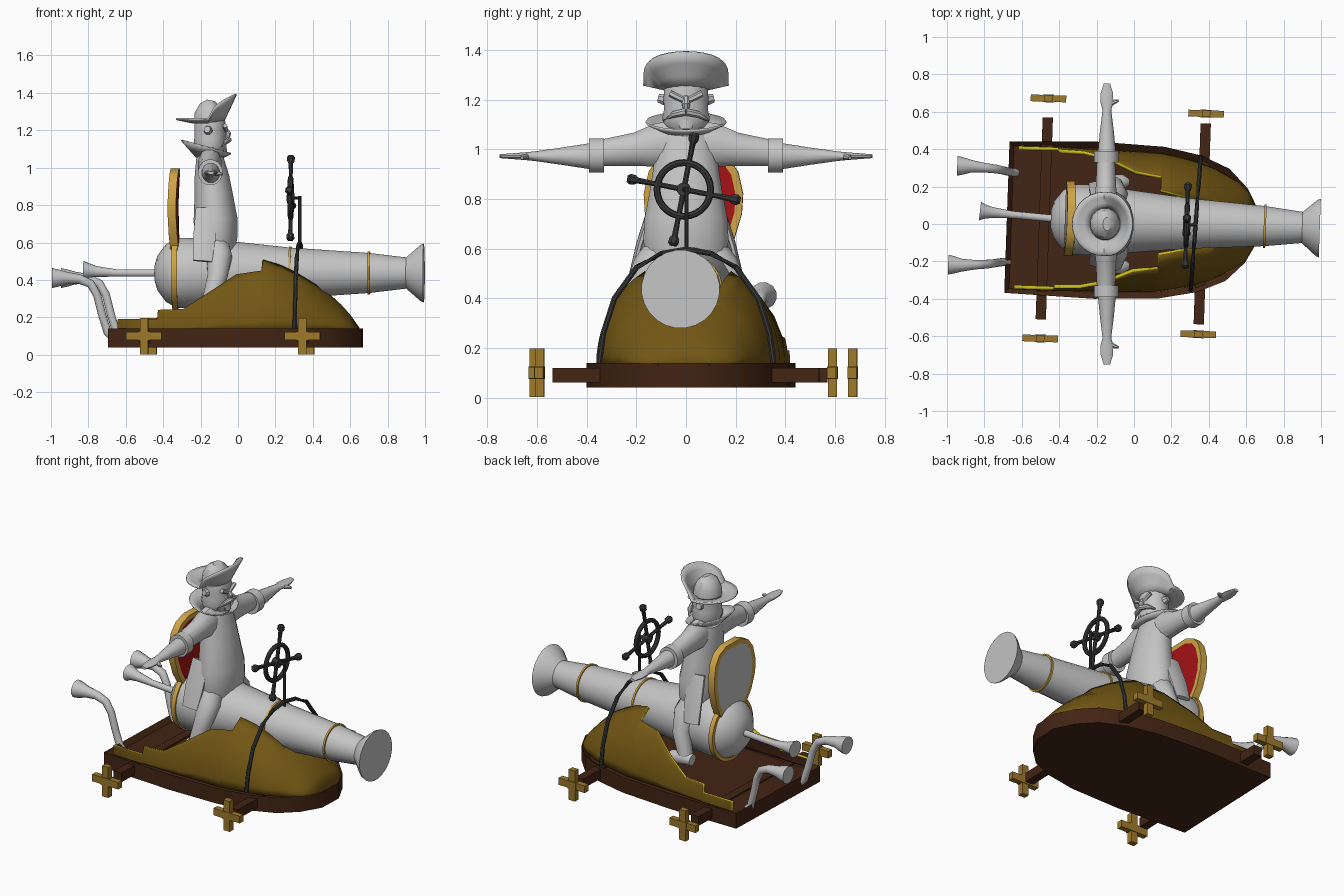
import bpy, bmesh, math
from mathutils import Vector, Matrix

if "Cube" in bpy.data.objects:
    bpy.data.objects.remove(bpy.data.objects["Cube"])


def material(name, r, g, b):
    m = bpy.data.materials.new(name)
    m.diffuse_color = (r, g, b, 1)
    m.use_nodes = True
    m.node_tree.nodes["Principled BSDF"].inputs["Base Color"].default_value = m.diffuse_color
    return m


GREY = material("pale grey", .56, .56, .56)
OLIVE = material("olive brown", .17, .095, .007)
BROWN = material("dark brown", .055, .018, .007)
YELLOW = material("yellow edge", .62, .52, .01)
GOLD = material("gold", .62, .37, .06)
WOOD = material("ochre wood", .34, .19, .025)
RED = material("red", .38, .006, .008)
IRON = material("dark iron", .04, .04, .04)


def mesh(name, verts, faces, *mats, fix=True):
    me = bpy.data.meshes.new(name)
    me.from_pydata([tuple(v) for v in verts], [], faces)
    for m in mats:
        me.materials.append(m)
    if fix:
        bm = bmesh.new()
        bm.from_mesh(me)
        bmesh.ops.recalc_face_normals(bm, faces=bm.faces)
        bm.to_mesh(me)
        bm.free()
    ob = bpy.data.objects.new(name, me)
    bpy.context.collection.objects.link(ob)
    return ob


def pipe(name, stations, mat, n=12):
    """Capped tube through (point, radius[, second radius]) stations."""
    pts = [Vector(s[0]) for s in stations]
    verts, faces = [], []
    for i, s in enumerate(stations):
        t = (pts[min(i + 1, len(pts) - 1)] - pts[max(i - 1, 0)]).normalized()
        ref = Vector((1, 0, 0)) if abs(t.y) > .8 else Vector((0, 1, 0))
        u = (ref - t * ref.dot(t)).normalized()
        v = t.cross(u)
        for k in range(n):
            a = 2 * math.pi * (k + .5) / n
            verts.append(pts[i] + u * s[1] * math.cos(a) + v * s[-1] * math.sin(a))
    for i in range(len(pts) - 1):
        for k in range(n):
            k2 = (k + 1) % n
            faces.append((i * n + k, i * n + k2, (i + 1) * n + k2, (i + 1) * n + k))
    faces += [tuple(range(n)), tuple(range((len(pts) - 1) * n, len(pts) * n))]
    return mesh(name, verts, faces, mat)


def box(name, c, size, mat):
    v = [(c[0] + sx * size[0] / 2, c[1] + sy * size[1] / 2, c[2] + sz * size[2] / 2)
         for sx in (-1, 1) for sy in (-1, 1) for sz in (-1, 1)]
    f = [(0, 1, 3, 2), (4, 6, 7, 5), (0, 4, 5, 1), (2, 3, 7, 6), (0, 2, 6, 4), (1, 5, 7, 3)]
    return mesh(name, v, f, mat)


def prism(name, outline, vec, *mats):
    n, vec = len(outline), Vector(vec)
    v = [Vector(p) for p in outline] + [Vector(p) + vec for p in outline]
    f = [(i, (i + 1) % n, n + (i + 1) % n, n + i) for i in range(n)]
    return mesh(name, v, f + [tuple(range(n)), tuple(range(n, 2 * n))], *mats)


# ---------------- vehicle (built straight, turned slightly at the end) ----------------
# base tray with sunken floor
half = [(-.68, .405), (-.2, .42), (.15, .405), (.35, .365), (.5, .3), (.6, .2), (.665, .08)]
outline = [(x, y, .04) for x, y in half] + [(x, -y, .04) for x, y in reversed(half)]
base = prism("base_tray", outline, (0, 0, .1), BROWN)
bm = bmesh.new()
bm.from_mesh(base.data)
top = [f for f in bm.faces if f.normal.z > .9]
bmesh.ops.inset_individual(bm, faces=top, thickness=.035, depth=-.03)
bm.to_mesh(base.data)
bm.free()

# domed hull shell with a stepped yellow edge: x, half width, height, edge z
stations = [(-.63, .385, .42, .19), (-.42, .385, .42, .19), (-.415, .385, .42, .24),
            (-.28, .38, .43, .245), (-.15, .38, .43, .33), (0, .375, .43, .43),
            (.135, .37, .43, .45), (.14, .37, .43, .51), (.24, .352, .385, .478),
            (.33, .33, .33, .433), (.42, .30, .27, .377), (.49, .265, .195, 9),
            (.55, .232, .14, 9), (.6, .19, .085, 9), (.655, .1, .005, 9)]
N = 8
verts, faces = [], []
for x, w, h, ze in stations:
    tmax = math.asin(min(1, (ze - .13) / h))
    for j in range(N + 1):
        t = tmax * j / N
        y = 0 if (ze == 9 and j == N) else -w * math.cos(t)
        verts.append((x, y, .13 + h * math.sin(t)))
for i in range(len(stations) - 1):
    for j in range(N):
        a = i * (N + 1) + j
        faces.append((a, a + N + 1, a + N + 2, a + 1))
shell = mesh("hull_shell", verts, faces, OLIVE, BROWN, YELLOW, fix=False)
shell.modifiers.new("mirror", 'MIRROR').use_axis = (False, True, False)
sol = shell.modifiers.new("thickness", 'SOLIDIFY')
sol.thickness, sol.offset = .02, -1
sol.material_offset, sol.material_offset_rim = 1, 2

# axles and cross-shaped wheels
for x, y_axle, y_wheel in ((-.48, .54, .642), (.365, .537, .59)):
    box("axle", (x, 0, .09), (.055, 2 * y_axle, .06), BROWN)
    for s in (1, -1):
        for size in ((.19, .036, .045), (.045, .036, .195)):
            box("cross_wheel", (x, s * y_wheel, .1), size, WOOD)
        box("wheel_hub", (x, s * y_wheel, .1), (.06, .042, .05), WOOD)

# cannon barrel and gold bands
pipe("cannon", [((x, 0, .437), r) for x, r in (
    (-.445, .045), (-.43, .095), (-.385, .155), (-.33, .188), (-.25, .19), (-.1, .178),
    (.28, .137), (.7, .108), (.9, .084), (.978, .152), (.994, .158))], GREY, 24)
for x, r, w in ((-.335, .197, .03), (.28, .144, .012), (.7, .117, .012)):
    pipe("gold_band", [((x - w / 2, 0, .437), r), ((x + w / 2, 0, .437), r)], GOLD, 24)

# exhaust pipes
pipe("centre_exhaust", [((-.42, 0, .437), .02), ((-.65, .014, .437), .02), ((-.76, .022, .445), .03),
                        ((-.80, .025, .45), .04), ((-.825, .027, .45), .052)], GREY)
for s, dx in ((1, .03), (-1, 0)):
    pipe("side_exhaust", [((x + dx, s * y, z), r) for x, y, z, r in (
        (-.64, .24, .07, .022), (-.69, .24, .12, .022), (-.72, .245, .22, .022), (-.745, .25, .32, .022),
        (-.78, .255, .38, .024), (-.84, .26, .405, .026), (-.91, .265, .41, .035),
        (-.95, .265, .41, .047), (-.985, .265, .41, .055))], GREY)

# seat back: gold rim, red front, grey back
side = [(.12, .56), (.165, .64), (.195, .74), (.2, .82), (.18, .91), (.14, .965), (.07, .995)]
pts = side + [(-y, z) for y, z in reversed(side)]
seat = prism("seat_back", [(-.37 + .25 * (z - .78) ** 2, y + .005, z) for y, z in pts],
             (.045, 0, 0), GOLD, RED, GREY)
bm = bmesh.new()
bm.from_mesh(seat.data)
for f in [f for f in bm.faces if len(f.verts) > 4]:
    c = f.calc_center_median().x
    bmesh.ops.inset_individual(bm, faces=[f], thickness=.03)
    f.material_index = 1 if c > -.345 else 2
bm.to_mesh(seat.data)
bm.free()

# iron hoop, post and steering wheel
arch = [(.352, .14), (.335, .26), (.29, .4), (.2, .525), (.1, .58), (0, .597)]
arch = [(-y, z) for y, z in arch] + arch[-2::-1]
pipe("iron_hoop", [((.33 + .04 * y, y, z), .012) for y, z in arch], IRON, 8)
pipe("steering_post", [((.33, 0, .56), .009), ((.33, 0, .85), .009)], IRON, 8)
C = Vector((.282, -.012, .838))
pipe("steering_hub", [(C + Vector((-.02, 0, 0)), .028), (C + Vector((.02, 0, 0)), .028)], IRON)
pipe("steering_shaft", [(C, .009), (C + Vector((.055, .01, 0)), .009)], IRON, 8)
bpy.ops.mesh.primitive_torus_add(location=C, rotation=(0, math.pi / 2, 0), major_segments=28,
                                 minor_segments=8, major_radius=.108, minor_radius=.014)
ring = bpy.context.object
ring.name = "steering_ring"
ring.data.materials.append(IRON)
for k in range(4):
    a = math.radians(-11 + 90 * k)
    d = Vector((0, math.cos(a), math.sin(a)))
    pipe("steering_spoke", [(C + d * l, r) for l, r in (
        (0, .012), (.13, .011), (.19, .013), (.2, .021), (.22, .023), (.232, .014))], IRON, 8)

# turn the vehicle a little about z
turn = Matrix.Translation((0, .013, 0)) @ Matrix.Rotation(math.radians(-2), 4, 'Z')
for ob in list(bpy.data.objects):
    ob.matrix_basis = turn @ ob.matrix_basis

# ---------------- rider ----------------
# coat body: x centre, z, half width, half depth
pipe("coat_body", [((x, 0, z), w, d) for x, z, w, d in (
    (-.115, .55, .16, .10), (-.115, .63, .175, .115), (-.12, .72, .17, .12), (-.13, .85, .145, .105),
    (-.14, .95, .13, .095), (-.15, 1.05, .115, .075), (-.15, 1.13, .075, .055))], GREY, 16)
for s in (1, -1):
    pipe("coat_tail", [((-.19, s * .215, .5), .014, .055), ((-.18, s * .185, .62), .016, .065),
                       ((-.17, s * .13, .78), .02, .06)], GREY, 8)
    pipe("leg", [((-.13, s * .08, .6), .08), ((-.1, s * .15, .52), .07), ((-.11, s * .2, .42), .055),
                 ((-.15, s * .215, .28), .045)], GREY)
    pipe("boot", [((-.2, s * .22, .27), .035), ((-.14, s * .22, .275), .045),
                  ((-.06, s * .225, .26), .04), ((-.03, s * .225, .25), .02)], GREY)
    # arm with cuff and flat hand: y, z, radius x, radius z
    pipe("arm", [((-.15, s * y, z), a, b) for y, z, a, b in (
        (.05, 1.02, .06, .10), (.12, 1.015, .065, .09), (.2, 1.0, .056, .07), (.34, .985, .05, .055))], GREY)
    pipe("cuff", [((-.148, s * .33, .975), .066, .07), ((-.148, s * .39, .975), .066, .07)], GREY, 16)
    pipe("forearm_hand", [((-.145, s * y, .972), a, b) for y, a, b in (
        (.38, .05, .055), (.5, .038, .036), (.61, .024, .02), (.65, .036, .016), (.7, .034, .012),
        (.75, .018, .008))], GREY)
    pipe("thumb", [((-.13, s * .64, .97), .014), ((-.1, s * .655, .968), .012),
                   ((-.082, s * .66, .965), .006)], GREY, 8)
    pipe("ear", [((-.16, s * .085, 1.2), .025), ((-.165, s * .11, 1.205), .018)], GREY, 8)
    pipe("brow", [((-.065, s * .005, 1.195), .012), ((-.07, s * .065, 1.225), .013)], GREY, 6)
    pipe("moustache", [((-.05, 0, 1.15), .016), ((-.062, s * .05, 1.14), .014),
                       ((-.085, s * .09, 1.115), .005)], GREY, 8)

# head, nose and chin
pipe("head", [((-.15, 0, z), w, d) for z, w, d in (
    (1.06, .06, .055), (1.085, .085, .075), (1.12, .098, .088), (1.16, .09, .085), (1.2, .092, .085),
    (1.24, .09, .085), (1.28, .08, .075))], GREY, 16)
pipe("nose", [((-.07, 0, 1.21), .012), ((-.052, 0, 1.18), .018), ((-.055, 0, 1.16), .012)], GREY, 8)
pipe("chin", [((-.08, 0, 1.115), .035, .02), ((-.075, 0, 1.08), .025, .018)], GREY, 8)


def rings(name, rows, n, thick, point):
    verts = [point(row, 2 * math.pi * k / n) for row in rows for k in range(n)]
    faces = [(i * n + k, i * n + (k + 1) % n, (i + 1) * n + (k + 1) % n, (i + 1) * n + k)
             for i in range(len(rows) - 1) for k in range(n)]
    ob = mesh(name, verts, faces, GREY)
    ob.modifiers.new("thickness", 'SOLIDIFY').thickness = thick


# flared collar, high at the back
rings("collar", (0, .5, 1), 20, .008, lambda t, a: (
    -.15 - .02 * t + (.07 + .06 * t) * math.cos(a), (.075 + .085 * t) * math.sin(a),
    1.06 + t * (.055 - .035 * math.cos(a))))
# hat brim, turned up at the front, and crown
rings("hat_brim", (0, .35, .7, 1), 28, .01, lambda t, a: (
    -.16 + (.075 + .07 * t) * math.cos(a) - .025 * t * max(0, -math.cos(a)),
    (.08 + .09 * t) * math.sin(a),
    1.245 + .02 * t + .13 * t * max(0, math.cos(a)) ** .5))
pipe("hat_crown", [((-.155, 0, 1.24), .088, .082), ((-.155, 0, 1.29), .085, .078),
                   ((-.15, 0, 1.335), .07, .055), ((-.145, 0, 1.36), .035, .022)], GREY, 16)

# smooth shading with crisp edges
bpy.ops.object.select_all(action='SELECT')
bpy.context.view_layer.objects.active = bpy.data.objects["cannon"]
bpy.ops.object.shade_smooth_by_angle(angle=math.radians(35))
